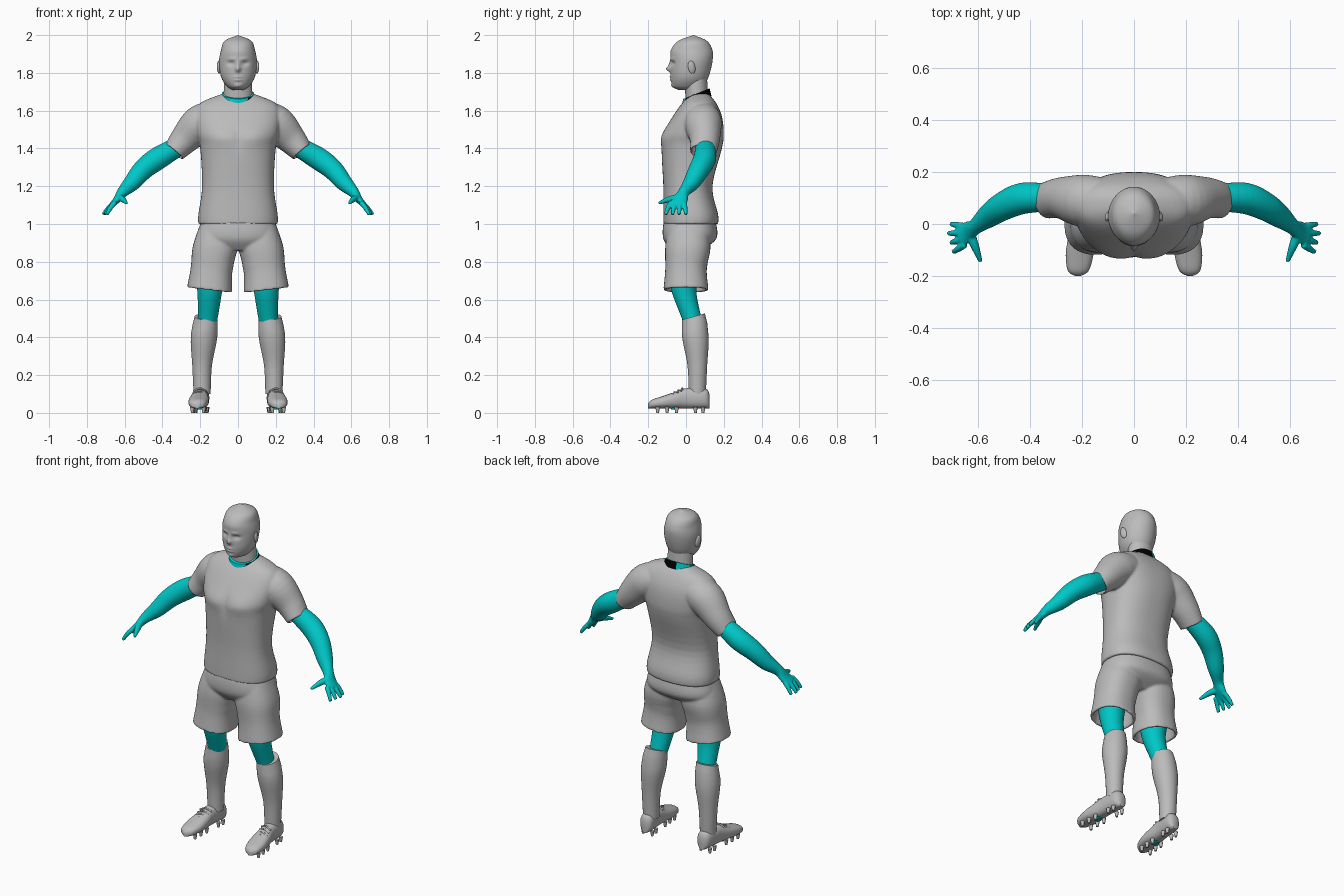
import bpy, bmesh, math
from mathutils import Vector

cube = bpy.data.objects.get("Cube")
if cube:
    bpy.data.objects.remove(cube)


def material(name, red, green, blue):
    mat = bpy.data.materials.new(name)
    mat.use_nodes = True
    mat.diffuse_color = (red, green, blue, 1)
    shader = mat.node_tree.nodes["Principled BSDF"]
    shader.inputs["Base Color"].default_value = mat.diffuse_color
    return mat


GREY = material("plain_grey", .5, .5, .5)
CYAN = material("bright_cyan", 0, .57, .57)
BLACK = material("black", 0, 0, 0)
SIDES = (("left", 1), ("right", -1))
X_AXIS, Y_AXIS, Z_AXIS = Vector((1, 0, 0)), Vector((0, 1, 0)), Vector((0, 0, 1))
LEVEL, UPRIGHT = (X_AXIS, Y_AXIS), (X_AXIS, Z_AXIS)


def spline(before, start, end, after, t):
    tangent_in, tangent_out = (end - before) / 2, (after - start) / 2
    rise = end - start
    curve = tangent_in + tangent_out - 2 * rise
    return start + t * (tangent_in + t * (rise - tangent_in - curve + t * curve))


def signed_pow(value, exponent):
    return math.copysign(abs(value) ** exponent, value)


def finish(ob, name, mat):
    ob.name = name
    ob.data.materials.append(mat)
    bpy.ops.object.select_all(action="DESELECT")
    ob.select_set(True)
    bpy.context.view_layer.objects.active = ob
    bpy.ops.object.shade_smooth_by_angle(angle=math.radians(50))
    return ob


def loft(name, rings, mat, plane=None, sides=32, power=2, steps=5, mirror=1, hem=False):
    """Skin smooth rings (x, y, z, radius[, radius]); without a plane they follow the path."""
    rings = [(*ring, ring[-1])[:5] for ring in rings]
    dense, last = [], len(rings) - 1
    for i in range(last):
        near = [rings[max(0, min(last, j))] for j in range(i - 1, i + 3)]
        for k in range(steps):
            dense.append([spline(*values, k / steps) for values in zip(*near)])
    dense.append(rings[last])
    centres = [Vector(ring[:3]) for ring in dense]
    frames = []
    for i, (*_, wide, deep) in enumerate(dense):
        if plane:
            u, v = plane
        else:
            along = centres[min(i + 1, len(dense) - 1)] - centres[max(i - 1, 0)]
            u = along.cross(Y_AXIS).normalized()
            v = u.cross(along.normalized())
        frames.append((centres[i], u * max(wide, .001), v * max(deep, .001)))
    if hem:  # turn the open end inwards
        for centre, u, v in (frames[-1], frames[-1 - steps]):
            frames.append((centre, u * .86, v * .86))
    bm = bmesh.new()
    loops = []
    for centre, u, v in frames:
        loop = []
        for k in range(sides):
            angle = math.tau * k / sides
            point = (centre + u * signed_pow(math.cos(angle), 2 / power)
                     + v * signed_pow(math.sin(angle), 2 / power))
            point.x *= mirror
            loop.append(bm.verts.new(point))
        loops.append(loop)
    for lower, upper in zip(loops, loops[1:]):
        for k in range(sides):
            bm.faces.new((lower[k - 1], lower[k], upper[k], upper[k - 1]))
    bm.faces.new(loops[0])
    bm.faces.new(loops[-1])
    bmesh.ops.recalc_face_normals(bm, faces=bm.faces)
    mesh = bpy.data.meshes.new(name)
    bm.to_mesh(mesh)
    bm.free()
    ob = bpy.data.objects.new(name, mesh)
    bpy.context.collection.objects.link(ob)
    return finish(ob, name, mat)


def trunk(name, profile, mat, **options):
    """Loft a central part from rows (height, half width, front, back)."""
    rings = [(0, (front + back) / 2, height, half, (back - front) / 2)
             for height, half, front, back in profile]
    return loft(name, rings, mat, plane=LEVEL, **options)


def join(parts, name):
    bpy.ops.object.select_all(action="DESELECT")
    for part in parts:
        part.select_set(True)
    bpy.context.view_layer.objects.active = parts[0]
    bpy.ops.object.join()
    parts[0].name = name
    return parts[0]


def fuse(parts, name, voxel, iterations):
    """Join overlapping parts and melt them into one skin."""
    ob = join(parts, name)
    remesh = ob.modifiers.new("Fuse", "REMESH")
    remesh.mode, remesh.voxel_size, remesh.use_smooth_shade = "VOXEL", voxel, True
    soften = ob.modifiers.new("Soften", "SMOOTH")
    soften.iterations = iterations


def bumps(ob, spots):
    """Push the front surface along y around mirrored spots (x, z, width, height, push)."""
    for co in (vertex.co for vertex in ob.data.vertices):
        if co.y < 0:
            co.y += sum(push * math.exp(-((abs(co.x) - x) / wide) ** 2 - ((co.z - z) / high) ** 2)
                        for x, z, wide, high, push in spots)


# Head, neck and ears
head = trunk("head", [
    (1.71, .03, -.04, .05), (1.73, .06, -.07, .09), (1.78, .09, -.08, .12), (1.86, .1, -.08, .14),
    (1.92, .09, -.08, .14), (1.97, .07, -.04, .11), (2, 0, .04, .04)],
    GREY, sides=80, steps=12)
socket, brow = (.037, 1.85, .018, .012, .012), (.03, 1.873, .024, .01, -.005)
nose_tip, nose_bridge = (0, 1.82, .012, .014, -.024), (0, 1.845, .01, .02, -.01)
upper_lip, lower_lip = (0, 1.778, .02, .006, -.007), (0, 1.762, .02, .006, -.007)
chin = (0, 1.73, .02, .012, -.007)
bumps(head, [socket, brow, nose_tip, nose_bridge, upper_lip, lower_lip, chin])
loft("neck", [(0, .06, 1.62, .08, .06), (0, .05, 1.8, .07, .06)], GREY, LEVEL)
for side, sign in SIDES:
    bpy.ops.mesh.primitive_uv_sphere_add(segments=20, ring_count=12, location=(.1 * sign, .03, 1.83))
    ear = bpy.context.object
    ear.scale, ear.rotation_euler = (.011, .02, .035), (.2, 0, .3 * sign)
    finish(ear, side + "_ear", GREY)

# Sloping collar band, black round the left and back
collar_y = .055
collar = loft("collar", [(0, collar_y, 1.645, .1, .08), (0, collar_y, 1.69, .085, .07)],
              CYAN, LEVEL, sides=48)
collar.data.materials.append(BLACK)
for face in collar.data.polygons:
    angle = math.degrees(math.atan2(face.center.y - collar_y, face.center.x))
    face.material_index = int(len(face.vertices) == 4 and -50 < angle < 110)
for vertex in collar.data.vertices:
    vertex.co.z += (vertex.co.y - collar_y) * .4

# Shirt
torso = trunk("torso", [
    (1.69, .08, .03, .12), (1.64, .2, -.02, .16), (1.57, .23, -.07, .19), (1.48, .22, -.12, .2),
    (1.4, .2, -.13, .19), (1.2, .19, -.12, .14), (1.05, .21, -.12, .17), (1, .21, -.12, .17)],
    GREY, sides=64, power=2.4, hem=True)
chest, breastbone = (.09, 1.46, .07, .05, -.01), (0, 1.45, .02, .07, .006)
bumps(torso, [chest, breastbone])
sleeves = [loft("sleeve", [
    (.12, .09, 1.56, .09), (.2, .09, 1.53, .1), (.28, .1, 1.45, .08), (.34, .09, 1.38, .06, .07)],
    GREY, mirror=sign, hem=True) for side, sign in SIDES]
fuse([torso, *sleeves], "shirt", .006, 8)

# Shorts, with hems rising to the outside
hips = trunk("hips", [
    (1.04, .18, -.1, .14), (1, .2, -.12, .16), (.92, .21, -.12, .16), (.86, .13, -.08, .08)],
    GREY, sides=48, power=2.4)
short_legs = [loft("short_leg", [
    (.1, .01, 1, .1), (.12, .01, .88, .12), (.14, 0, .76, .11), (.15, 0, .65, .12)],
    GREY, LEVEL, power=2.3, mirror=sign, hem=True) for side, sign in SIDES]
for ob in short_legs:
    for co in (vertex.co for vertex in ob.data.vertices):
        if co.z < .8:
            co.z += (abs(co.x) - .15) * .12
fuse([hips, *short_legs], "shorts", .006, 8)


def foot_x(y):
    """Centre line of a foot, turned slightly outwards."""
    return .2 - .08 * y


for side, sign in SIDES:
    # Arm with hand, fanned fingers and thumb
    parts = [loft("arm", [
        (.3, .1, 1.42, .05), (.42, .1, 1.35, .06), (.5, .07, 1.29, .055), (.56, .03, 1.22, .045),
        (.61, -.01, 1.17, .03), (.64, -.03, 1.13, .02, .04), (.67, -.05, 1.1, .013, .04)],
        CYAN, mirror=sign)]
    for i in range(4):
        knuckle = Vector((.65, -.01 - .023 * i, 1.115))
        tip = Vector((.715 - .01 * abs(i - 1), -.036 * i, 1.05))
        middle = (knuckle + tip) / 2 + Vector((0, 0, .006))
        parts.append(loft("finger", [(*knuckle, .014), (*middle, .013), (*tip, .009)],
                          CYAN, sides=12, mirror=sign))
    parts.append(loft("thumb", [(.63, -.04, 1.14, .02), (.61, -.09, 1.13, .016), (.59, -.145, 1.11, .008)],
                      CYAN, sides=12, mirror=sign))
    fuse(parts, side + "_arm", .0045, 4)

    # Bare knee, and a sock cut lower at the front
    loft(side + "_knee", [(.15, -.01, .75, .08), (.15, -.01, .64, .065), (.16, .03, .5, .052),
                          (.17, .04, .46, .05)], CYAN, LEVEL, mirror=sign)
    sock = loft(side + "_sock", [(.17, .04, .51, .06), (.18, .05, .4, .07), (.19, .06, .25, .052),
                                 (.19, .06, .1, .045)], GREY, LEVEL, mirror=sign)
    for co in (vertex.co for vertex in sock.data.vertices):
        if co.z > .45:
            co.z += (co.y - .04) * .28

    # Boot from rows of length, top and half width, with a flat sole
    rows = [(.125, .1, .02), (.1, .13, .04), (0, .13, .042), (-.06, .11, .05), (-.12, .09, .053),
            (-.18, .07, .04), (-.2, .05, .01)]
    sole = .024
    boot = loft(side + "_boot", [(foot_x(y), y, (top + sole) / 2, half, (top - sole) / 2)
                                 for y, top, half in rows], GREY, UPRIGHT, power=2.4, mirror=sign)
    for vertex in boot.data.vertices:
        vertex.co.z = max(vertex.co.z, sole)

    # Laces
    laces = []
    for k in range(5):
        y, top = -.02 * (k + 1), .13 - .01 * k
        path = [(foot_x(y) + .035 * e, y - .006 * e, top - .014 * abs(e), .005) for e in (-1, 0, 1)]
        laces.append(loft("lace", path, GREY, sides=8, mirror=sign))
    join(laces, side + "_laces")

    # Studs, with a small bright plate under the arch
    studs = []
    for y in (.09, .05, -.05, -.1, -.15):
        for edge in (-1, 1):
            bpy.ops.mesh.primitive_cone_add(vertices=12, radius1=.007, radius2=.012, depth=.03,
                                            location=(foot_x(y) * sign + edge * .03, y, .015))
            studs.append(finish(bpy.context.object, "stud", GREY))
    join(studs, side + "_studs")
    bpy.ops.mesh.primitive_cube_add(size=1, location=(foot_x(-.06) * sign, -.06, sole - .003))
    plate = bpy.context.object
    plate.scale = (.025, .04, .008)
    finish(plate, side + "_sole_plate", CYAN)
